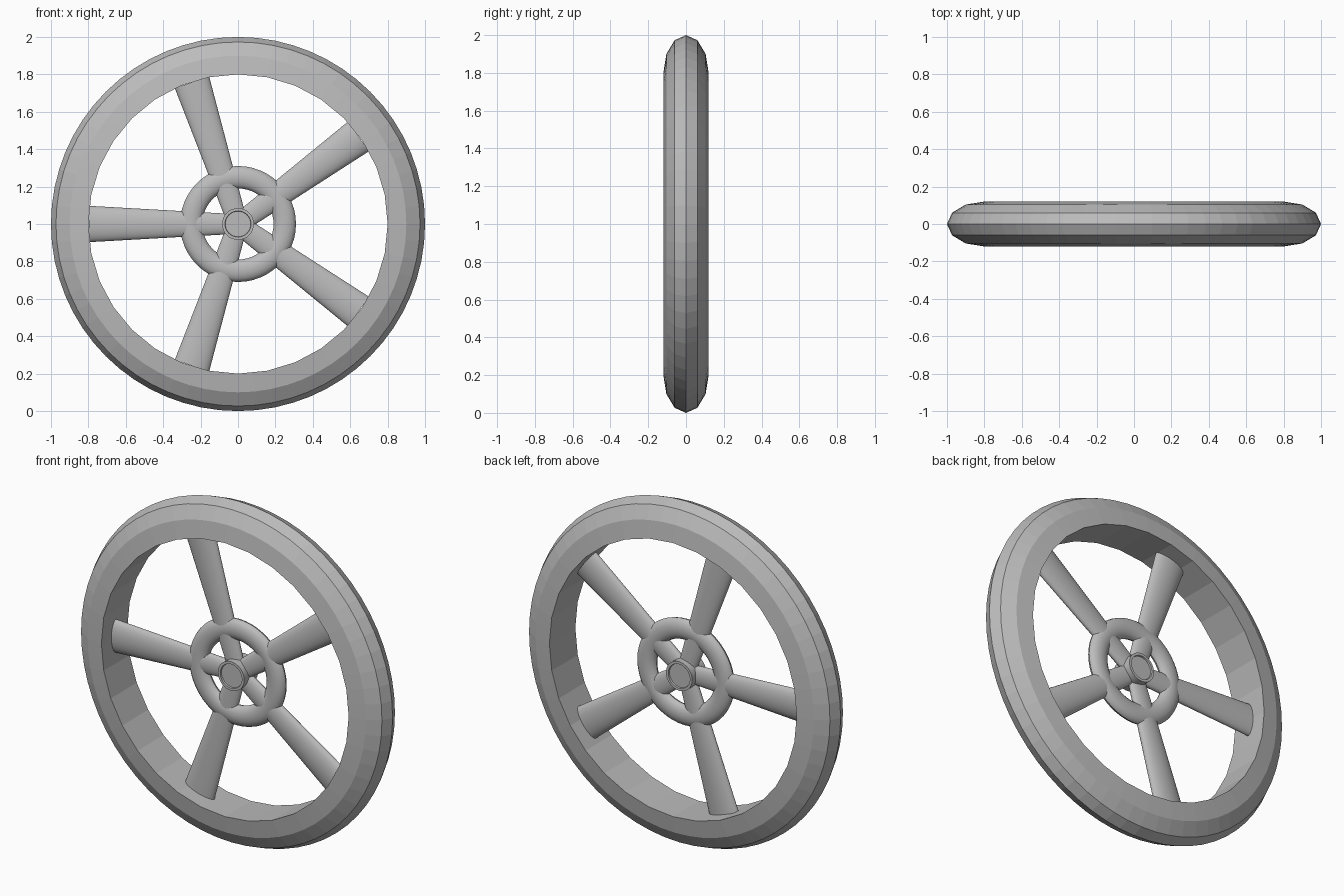
import bpy, bmesh, math
from mathutils import Matrix, Vector

cube = bpy.data.objects.get("Cube")
if cube:
    bpy.data.objects.remove(cube)

grey = bpy.data.materials.new("plain_grey")
grey.use_nodes = True
grey.diffuse_color = (0.5, 0.5, 0.5, 1)
grey.node_tree.nodes["Principled BSDF"].inputs["Base Color"].default_value = (0.5, 0.5, 0.5, 1)

CENTRE = Vector((0, 0, 1))


def finish(name, bm, smooth):
    bmesh.ops.recalc_face_normals(bm, faces=bm.faces)
    mesh = bpy.data.meshes.new(name)
    bm.to_mesh(mesh)
    bm.free()
    mesh.materials.append(grey)
    obj = bpy.data.objects.new(name, mesh)
    bpy.context.collection.objects.link(obj)
    obj.location = CENTRE
    if smooth:
        bpy.ops.object.select_all(action='DESELECT')
        obj.select_set(True)
        bpy.context.view_layer.objects.active = obj
        bpy.ops.object.shade_smooth_by_angle(angle=math.radians(35))
    return obj


def revolve(profile, steps, closed=True):
    """Spin (radius, y) points about the y axis."""
    bm = bmesh.new()
    verts = [bm.verts.new((r, y, 0)) for r, y in profile]
    pairs = list(zip(verts, verts[1:] + verts[:1]))
    edges = [bm.edges.new(p) for p in (pairs if closed else pairs[:-1])]
    bmesh.ops.spin(bm, geom=verts + edges, axis=(0, 1, 0), cent=(0, 0, 0),
                   angle=math.tau, steps=steps)
    bmesh.ops.remove_doubles(bm, verts=bm.verts, dist=1e-4)
    return bm


def arc(radius, width, depth, start, end, count):
    angles = [start + (end - start) * i / count for i in range(count + 1)]
    return [(radius + width * math.cos(a), depth * math.sin(a)) for a in angles]


# Outer rim: half-ellipse section; the inner wall has half as many facets
INNER, STEPS = 0.8, 64
rim = revolve(arc(INNER, 0.2, 0.12, -math.pi / 2, math.pi / 2, 6), STEPS)
for v in rim.verts:
    step = round(math.atan2(v.co.z, v.co.x) / math.tau * STEPS)
    if math.hypot(v.co.x, v.co.z) < INNER + 0.01 and step % 2:
        shrink = math.cos(math.tau / STEPS)
        v.co.x *= shrink
        v.co.z *= shrink
finish("outer_rim", rim, False)

# Flattened ring around the hub
finish("hub_ring", revolve(arc(0.25, 0.06, 0.035, 0, math.tau, 16)[:-1], 48), True)

# Hub with a shallow recess at each end
end = [(0, 0.055), (0.068, 0.055), (0.07, 0.064), (0.085, 0.064)]
hub = revolve(end + [(r, -y) for r, y in reversed(end)], 32, closed=False)
finish("hub", hub, True)

# Five flat spokes, widening from the hub to the rim
LENGTH = 0.796
THICKNESS = 0.032
for i in range(5):
    bm = bmesh.new()
    bmesh.ops.create_cone(bm, cap_ends=True, segments=32, radius1=0.052,
                          radius2=0.097, depth=LENGTH)
    bmesh.ops.translate(bm, verts=bm.verts, vec=(0, 0, LENGTH / 2))
    for v in bm.verts:
        v.co.y *= THICKNESS / math.hypot(v.co.x, v.co.y)
    turn = Matrix.Rotation(math.radians(-90 + 72 * i), 4, 'Y')
    bmesh.ops.transform(bm, matrix=turn, verts=bm.verts)
    finish(f"spoke_{i + 1}", bm, True)
